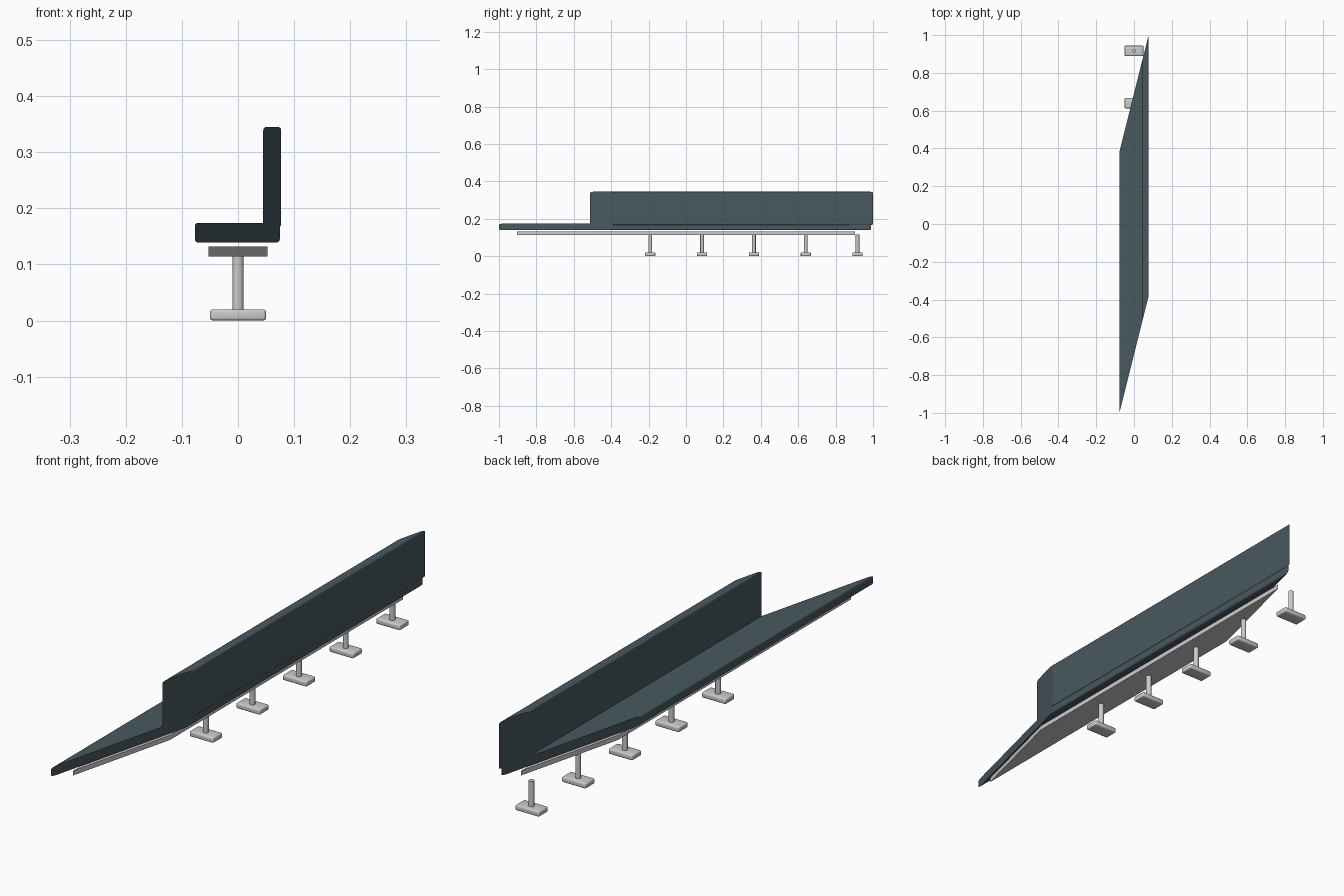
import bpy, bmesh, math

if "Cube" in bpy.data.objects:
    bpy.data.objects.remove(bpy.data.objects["Cube"])

SLANT, HALF = 4.0, 0.692   # ends follow y = SLANT * x +/- HALF

blue = bpy.data.materials.new("slate_blue")
blue.diffuse_color = (0.065, 0.098, 0.117, 1)
blue.use_nodes = True
blue.node_tree.nodes["Principled BSDF"].inputs["Base Color"].default_value = blue.diffuse_color


def finish(name, bm, mat=None):
    bmesh.ops.recalc_face_normals(bm, faces=bm.faces)
    me = bpy.data.meshes.new(name)
    bm.to_mesh(me)
    bm.free()
    ob = bpy.data.objects.new(name, me)
    bpy.context.collection.objects.link(ob)
    if mat:
        me.materials.append(mat)
    return ob


def slanted_bar(name, x0, x1, z0, z1, r=0, mat=None, seg=4):
    """Rectangular (optionally rounded) profile swept along y with slanted ends."""
    steps = seg if r else 0
    pts = []
    for i, (cx, cz) in enumerate([(x1 - r, z1 - r), (x0 + r, z1 - r),
                                  (x0 + r, z0 + r), (x1 - r, z0 + r)]):
        for k in range(steps + 1):
            a = math.pi / 2 * (i + (k / steps if steps else 0))
            pts.append((cx + r * math.cos(a), cz + r * math.sin(a)))
    bm = bmesh.new()
    front, back = [[bm.verts.new((x, SLANT * x + s * HALF, z)) for x, z in pts]
                   for s in (-1, 1)]
    bm.faces.new(front)
    bm.faces.new(back[::-1])
    n = len(pts)
    for i in range(n):
        j = (i + 1) % n
        f = bm.faces.new((front[i], back[i], back[j], front[j]))
        # only the rounded corners are smooth
        f.smooth = bool(r) and i % (steps + 1) != steps
    return finish(name, bm, mat)


# Upholstery and support rail
slanted_bar("seat", -0.077, 0.0745, 0.139, 0.174, 0.006, blue)
slanted_bar("backrest", 0.045, 0.077, 0.166, 0.345, 0.006, blue)
slanted_bar("support_rail", -0.053, 0.053, 0.114, 0.132)


def smooth(ob):
    bpy.ops.object.select_all(action='DESELECT')
    ob.select_set(True)
    bpy.context.view_layer.objects.active = ob
    bpy.ops.object.shade_smooth_by_angle(angle=math.radians(35))


# Five pedestals: round post on a bevelled foot plate
for i in range(5):
    y = 0.363 + (i - 2) * 0.277
    bpy.ops.mesh.primitive_cylinder_add(vertices=24, radius=0.01, depth=0.1,
                                        location=(0, y, 0.065))
    post = bpy.context.object
    post.name = f"post_{i + 1}"
    smooth(post)

    bm = bmesh.new()
    bmesh.ops.create_cube(bm, size=1)
    bmesh.ops.scale(bm, vec=(0.1, 0.055, 0.02), verts=bm.verts)
    bmesh.ops.bevel(bm, geom=bm.edges[:], offset=0.005, segments=3,
                    profile=0.5, affect='EDGES')
    foot = finish(f"foot_plate_{i + 1}", bm)
    foot.location = (0, y, 0.01)
    smooth(foot)
